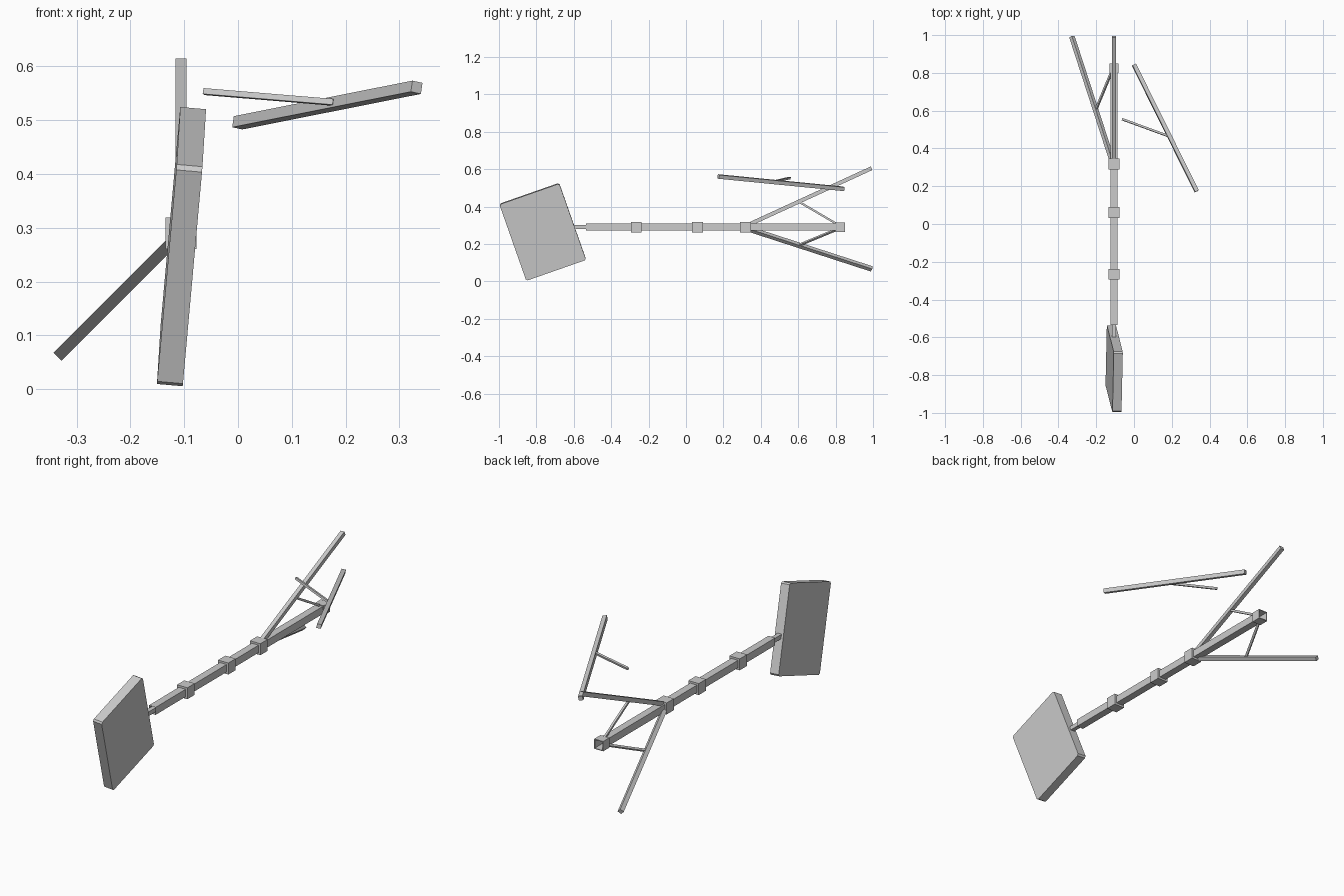
import bpy, bmesh
from mathutils import Vector, Matrix

if "Cube" in bpy.data.objects:
    bpy.data.objects.remove(bpy.data.objects["Cube"])

PX, PZ = -0.106, 0.29          # pole axis (runs along y)


def frame(u, v):
    """Rotation whose local x is u and local y is v made square to u."""
    u = Vector(u).normalized()
    v = Vector(v)
    v = (v - u * v.dot(u)).normalized()
    return Matrix((u, v, u.cross(v))).transposed().to_4x4()


def box(name, centre, size, rot=None, chamfer=0, open_ends=False):
    bm = bmesh.new()
    bmesh.ops.create_cube(bm, size=1)
    bmesh.ops.scale(bm, vec=size, verts=bm.verts)
    if open_ends:
        ends = [f for f in bm.faces if abs(f.normal.x) > 0.9]
        bmesh.ops.delete(bm, geom=ends, context='FACES_ONLY')
    if chamfer:
        edges = [e for e in bm.edges
                 if abs((e.verts[0].co - e.verts[1].co).normalized().z) > 0.9]
        bmesh.ops.bevel(bm, geom=edges, offset=chamfer, segments=1, affect='EDGES')
    bm.transform(Matrix.Translation(centre) @ (rot or Matrix.Identity(4)))
    me = bpy.data.meshes.new(name)
    bm.to_mesh(me)
    bm.free()
    ob = bpy.data.objects.new(name, me)
    bpy.context.collection.objects.link(ob)
    return ob


def bar(name, a, b, width, side, open_ends=False):
    """Square bar from a to b; side sets its roll."""
    a, b = Vector(a), Vector(b)
    return box(name, (a + b) / 2, ((b - a).length, width, width),
               frame(b - a, side), open_ends=open_ends)


# Flat head panel, tilted, with chamfered corners
box("head_panel", (-0.105, -0.766, 0.265), (0.339, 0.434, 0.048),
    frame((0.007, 0.32, 0.112), (-0.037, 0.15, -0.41)), chamfer=0.008)

# Telescoping pole: thin inner rod and open outer tube
bar("inner_rod", (PX, -0.61, PZ), (PX, -0.50, PZ), 0.022, (0, 0, 1))
bar("outer_pole", (PX, -0.535, PZ), (PX, 0.845, PZ), 0.038, (0, 0, 1), open_ends=True)

# Clamping collars
for i, y in enumerate((-0.266, 0.062, 0.318)):
    box(f"collar_{i + 1}", (PX, y, PZ), (0.058, 0.058, 0.058))

# Open foot collar at the end of the pole
foot = bar("foot_collar", (PX, 0.80, PZ), (PX, 0.85, PZ), 0.05, (0, 0, 1), open_ends=True)
wall = foot.modifiers.new("wall", 'SOLIDIFY')
wall.thickness = 0.005
wall.offset = -1

# Two attached legs and their struts
for name, d in (("upper", Vector((0, 0, 1))),
                ("side", Vector((-1, 0, -1)).normalized())):
    def at(y, r):
        return Vector((PX, y, PZ)) + d * r
    bar(f"{name}_leg", at(0.31, 0.002), at(0.992, 0.315), 0.021, d)
    bar(f"{name}_strut", at(0.605, 0.135), at(0.81, 0.015), 0.011, d)

# Detached leg with its strut
top, tip = Vector((0.332, 0.173, 0.561)), Vector((0.0, 0.843, 0.495))
joint, end = Vector((0.178, 0.467, 0.533)), Vector((-0.063, 0.555, 0.553))
bar("loose_leg", top, tip, 0.021, end - joint)
bar("loose_strut", joint, end, 0.011, tip - top)
